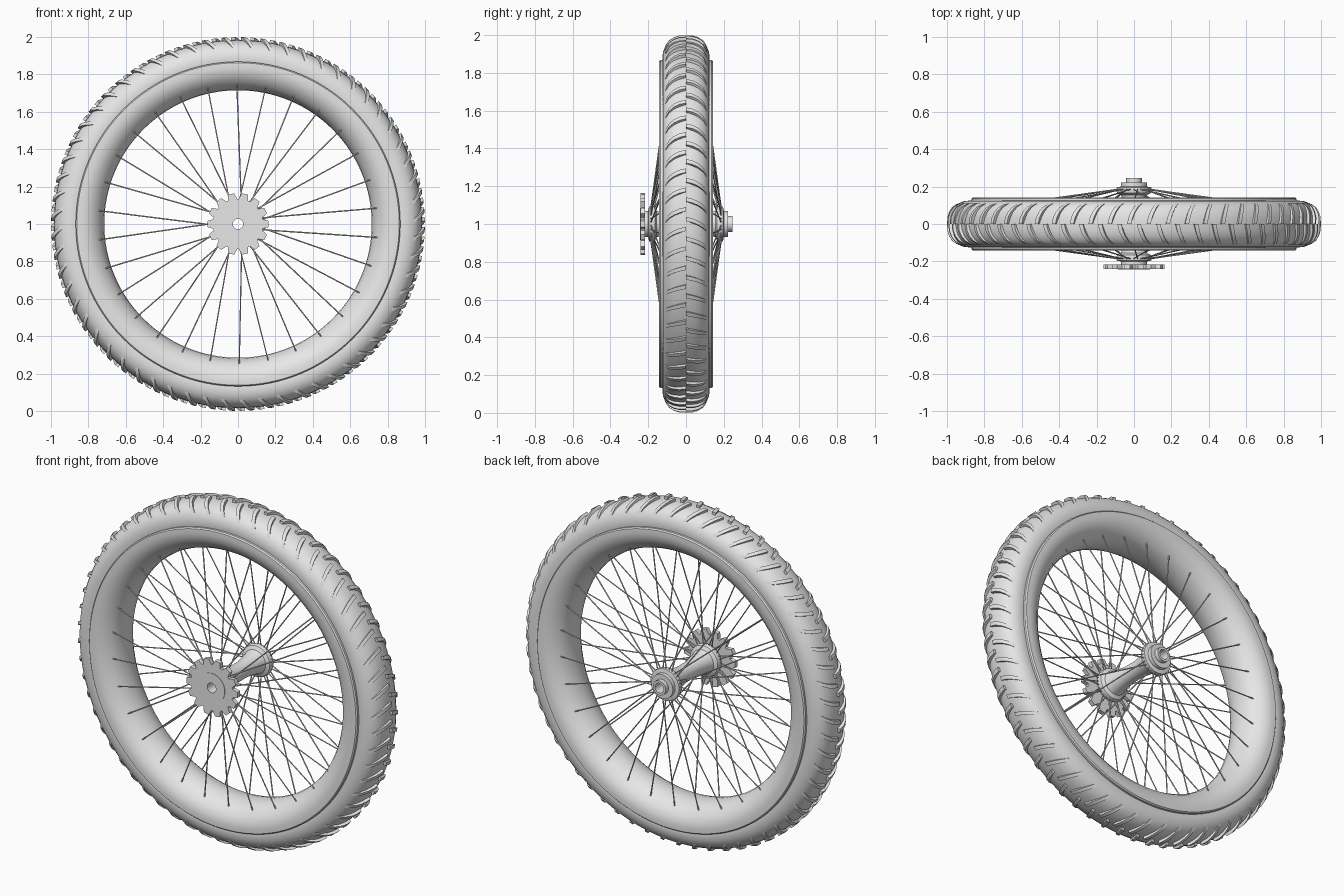
import bpy, bmesh
from math import sin, cos, pi, radians
from mathutils import Vector

cube = bpy.data.objects.get("Cube")
if cube:
    bpy.data.objects.remove(cube, do_unlink=True)

grey = bpy.data.materials.new("plain grey")
grey.use_nodes = True
grey.diffuse_color = (0.8, 0.8, 0.8, 1)
grey.node_tree.nodes["Principled BSDF"].inputs["Base Color"].default_value = (0.8, 0.8, 0.8, 1)


def polar(r, a, y):
    """Point around the axle, angle counted from +x towards +z."""
    return Vector((r * cos(a), y, 1 + r * sin(a)))


def finish(name, bm, angle=35):
    bmesh.ops.recalc_face_normals(bm, faces=bm.faces[:])
    mesh = bpy.data.meshes.new(name)
    bm.to_mesh(mesh)
    bm.free()
    mesh.materials.append(grey)
    obj = bpy.data.objects.new(name, mesh)
    bpy.context.collection.objects.link(obj)
    bpy.ops.object.select_all(action='DESELECT')
    obj.select_set(True)
    bpy.context.view_layer.objects.active = obj
    bpy.ops.object.shade_smooth_by_angle(angle=radians(angle))
    return obj


def bridge_loops(bm, loops, closed=True):
    """Quads between neighbouring rings of vertices."""
    pairs = list(zip(loops, loops[1:]))
    if closed:
        pairs.append((loops[-1], loops[0]))
    for a, b in pairs:
        n = len(a)
        for i in range(n):
            j = (i + 1) % n
            bm.faces.new((a[i], a[j], b[j], b[i]))


def lathe(name, profile, segments):
    """Turn a closed (radius, y) profile around the axle."""
    bm = bmesh.new()
    loops = [[bm.verts.new(polar(r, 2 * pi * i / segments, y)) for r, y in profile]
             for i in range(segments)]
    bridge_loops(bm, loops)
    return finish(name, bm)


def both_sides(half):
    """Mirror a half profile that ends on the middle plane."""
    return half + [(r, -y) for r, y in reversed(half[:-1])]


# Tyre and rim
lathe("tyre", both_sides([(0.84, 0.118), (0.88, 0.125), (0.91, 0.122), (0.938, 0.111),
                          (0.96, 0.092), (0.975, 0.065), (0.982, 0.035), (0.984, 0)]), 128)
lathe("rim", both_sides([(0.868, 0.11), (0.868, 0.135), (0.862, 0.142), (0.835, 0.143),
                         (0.805, 0.138), (0.775, 0.122), (0.747, 0.097), (0.73, 0.07),
                         (0.719, 0.035), (0.715, 0)]), 128)

# Curved tread lugs, staggered between the two sides: (y, radius, trailing angle)
LUG_PATH = [(0, 0.999, 0), (0.035, 0.998, 0.008), (0.065, 0.989, 0.02),
            (0.09, 0.973, 0.036), (0.106, 0.95, 0.054), (0.114, 0.928, 0.07)]
LUGS, HALF_WIDTH = 60, 0.011
bm = bmesh.new()
for side in (-1, 1):
    for k in range(LUGS):
        start = 2 * pi * (k + 0.25 * side) / LUGS
        rings = []
        for y, r, trail in LUG_PATH:
            a = start - trail
            inner_y = max(0, y - 0.02)
            rings.append([bm.verts.new(polar(rr, a + da, side * yy)) for rr, yy, da in (
                (r, y, -HALF_WIDTH), (r, y, HALF_WIDTH),
                (r - 0.03, inner_y, HALF_WIDTH), (r - 0.03, inner_y, -HALF_WIDTH))])
        bridge_loops(bm, rings, closed=False)
        bm.faces.new(rings[0])
        bm.faces.new(rings[-1])
finish("tread_lugs", bm)

# Spokes, alternately leaning either way, one fan per side
SPOKES = 30
bm = bmesh.new()
for side in (-1, 1):
    for k in range(SPOKES):
        a = 2 * pi * k / SPOKES + radians(-89.5)
        lean = 0.25 if k % 2 == 0 else -0.25
        p = polar(0.08, a + lean, side * 0.187)
        q = polar(0.755, a, side * 0.094)
        d = q - p
        spoke = bmesh.ops.create_cone(bm, cap_ends=True, segments=6, radius1=0.0035,
                                      radius2=0.0035, depth=d.length)
        turn = d.to_track_quat('Z', 'Y').to_matrix().to_4x4()
        turn.translation = (p + q) / 2
        bmesh.ops.transform(bm, matrix=turn, verts=spoke["verts"])
finish("spokes", bm, 65)

# Hollow hub with flared flanges
lathe("hub", [(0.028, -0.244), (0.085, -0.244), (0.085, -0.238), (0.07, -0.236),
              (0.07, -0.2), (0.092, -0.196), (0.095, -0.18), (0.09, -0.165),
              (0.07, -0.155), (0.062, -0.13), (0.048, -0.05), (0.048, 0.05),
              (0.062, 0.13), (0.07, 0.155), (0.09, 0.165), (0.095, 0.18),
              (0.092, 0.196), (0.07, 0.2), (0.07, 0.222), (0.042, 0.222),
              (0.042, 0.247), (0.028, 0.247)], 40)

# Toothed sprocket
TEETH = 14
outline = []
for t in range(TEETH):
    for r, step in ((0.135, 0.08), (0.165, 0.28), (0.165, 0.72), (0.135, 0.92)):
        outline.append((r, pi / 2 + 2 * pi * (t + step) / TEETH))
bm = bmesh.new()
rings = [[bm.verts.new(polar(r if outer else 0.06, a, y)) for r, a in outline]
         for outer, y in ((True, -0.241), (True, -0.216), (False, -0.216), (False, -0.241))]
bridge_loops(bm, rings)
finish("sprocket", bm, 20)
